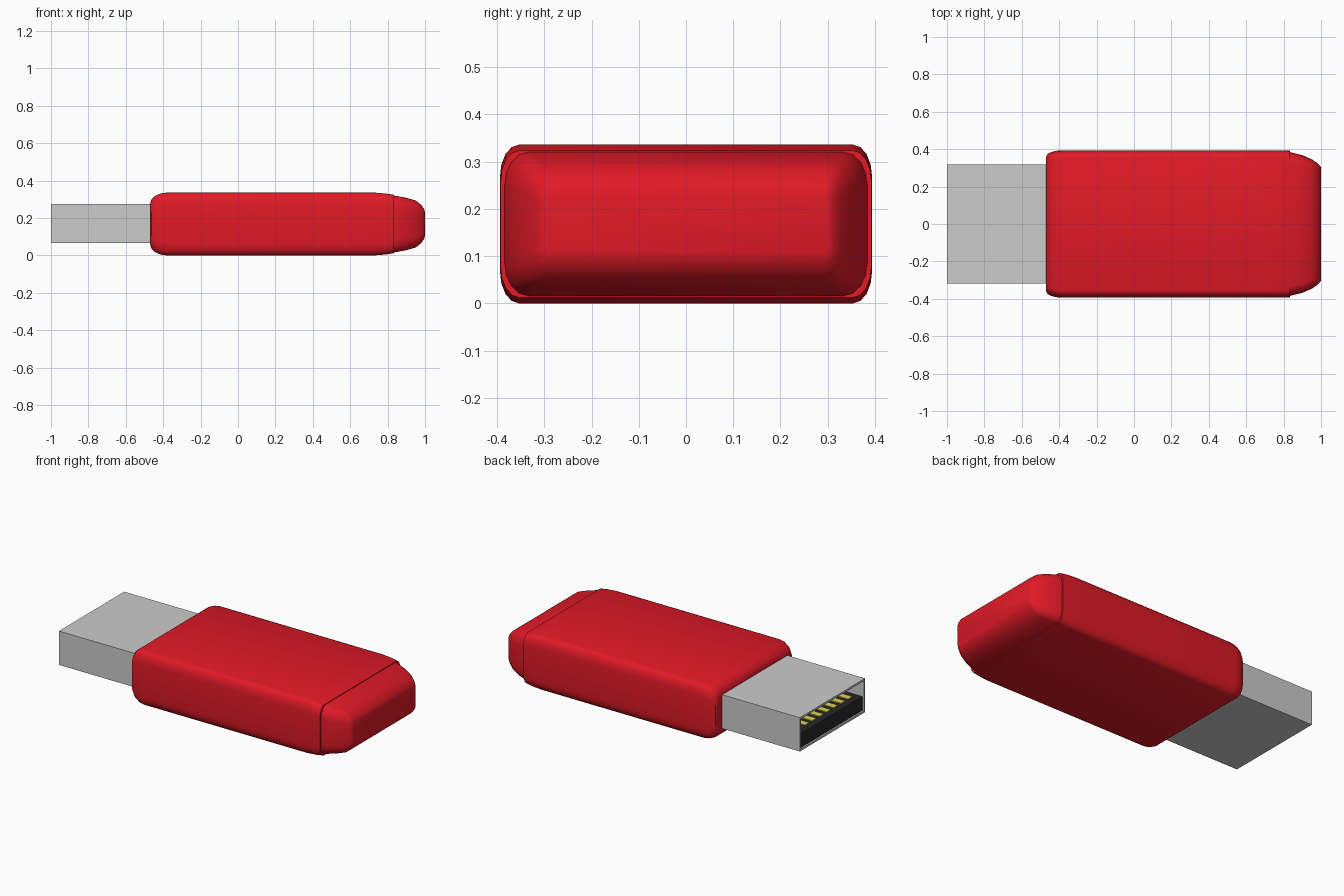
import bpy, bmesh, math

if "Cube" in bpy.data.objects:
    bpy.data.objects.remove(bpy.data.objects["Cube"])

ZC = 0.168  # mid height of the body


def material(name, color):
    m = bpy.data.materials.new(name)
    m.diffuse_color = color
    m.use_nodes = True
    m.node_tree.nodes["Principled BSDF"].inputs["Base Color"].default_value = m.diffuse_color
    return m


RED = material("red_plastic", (0.75, 0.01, 0.02, 1))
BLACK = material("black_plastic", (0.02, 0.02, 0.02, 1))
GOLD = material("gold", (0.75, 0.65, 0.1, 1))


def finish(bm, name, mat=None, smooth=None):
    bmesh.ops.recalc_face_normals(bm, faces=bm.faces)
    me = bpy.data.meshes.new(name)
    bm.to_mesh(me)
    bm.free()
    ob = bpy.data.objects.new(name, me)
    bpy.context.collection.objects.link(ob)
    if mat:
        me.materials.append(mat)
    if smooth:
        bpy.ops.object.select_all(action='DESELECT')
        ob.select_set(True)
        bpy.context.view_layer.objects.active = ob
        bpy.ops.object.shade_smooth_by_angle(angle=math.radians(smooth))
    return ob


def rounded_ring(bm, x, hy, hz, ry, rz, seg=4):
    """Rounded rectangle across x with elliptical corners."""
    verts = []
    for q, (sy, sz) in enumerate([(1, 1), (-1, 1), (-1, -1), (1, -1)]):
        for i in range(seg + 1):
            a = math.pi / 2 * (q + i / seg)
            verts.append(bm.verts.new((x, sy * (hy - ry) + ry * math.cos(a),
                                       ZC + sz * (hz - rz) + rz * math.sin(a))))
    return verts


def loft(name, sections, mat):
    bm = bmesh.new()
    rings = [rounded_ring(bm, *s) for s in sections]
    n = len(rings[0])
    for a, b in zip(rings, rings[1:]):
        for i in range(n):
            j = (i + 1) % n
            bm.faces.new((a[i], a[j], b[j], b[i]))
    bm.faces.new(rings[0])
    bm.faces.new(rings[-1])
    return finish(bm, name, mat, 30)


def box(name, lo, hi, mat=None):
    bm = bmesh.new()
    bmesh.ops.create_cube(bm, size=1)
    for v in bm.verts:
        v.co = [(l + h) / 2 + c * (h - l) for l, h, c in zip(lo, hi, v.co)]
    return finish(bm, name, mat)


# main body: rounded shoulder at the plug end, gentle taper at the rear
shoulder = []
for k in range(5):
    a = math.pi / 2 * k / 4
    x = -0.47 + 0.09 * (1 - math.cos(a))
    s = 1 - math.sin(a)
    shoulder.append((x, 0.394 - 0.034 * s, 0.168 - 0.06 * s, 0.04, 0.068))
loft("body", shoulder + [(0.73, 0.394, 0.168, 0.04, 0.068),
                         (0.79, 0.394, 0.163, 0.04, 0.068),
                         (0.835, 0.393, 0.156, 0.04, 0.068)], RED)

# rear cap, slightly smaller so a seam shows
loft("end_cap", [(0.80, 0.384, 0.154, 0.05, 0.07),
                 (0.835, 0.384, 0.152, 0.05, 0.07),
                 (0.90, 0.368, 0.14, 0.05, 0.07),
                 (0.95, 0.346, 0.126, 0.045, 0.06),
                 (0.98, 0.326, 0.102, 0.03, 0.045),
                 (0.995, 0.312, 0.08, 0.015, 0.03),
                 (1.0, 0.303, 0.062, 0.008, 0.015)], RED)

# metal plug shell: open box with thin walls
Y, Z0, Z1, T = 0.318, 0.066, 0.275, 0.012
bm = bmesh.new()


def rect(x, t):
    return [bm.verts.new((x, y, z)) for y, z in
            [(-Y + t, Z0 + t), (Y - t, Z0 + t), (Y - t, Z1 - t), (-Y + t, Z1 - t)]]


loops = [rect(-0.40, 0), rect(-1.0, 0), rect(-1.0, T), rect(-0.46, T)]
for a, b in zip(loops, loops[1:]):
    for i in range(4):
        j = (i + 1) % 4
        bm.faces.new((a[i], a[j], b[j], b[i]))
bm.faces.new(loops[0])
bm.faces.new(loops[-1])
finish(bm, "plug_shell")

# insulating tongue and its contacts
box("plug_tongue", (-0.99, -Y + T, Z0 + T), (-0.46, Y - T, 0.165), BLACK)
for i in range(8):
    y = (i - 3.5) * 0.07
    box(f"contact_{i + 1}", (-0.95, y - 0.02, 0.16), (-0.80, y + 0.02, 0.17), GOLD)
